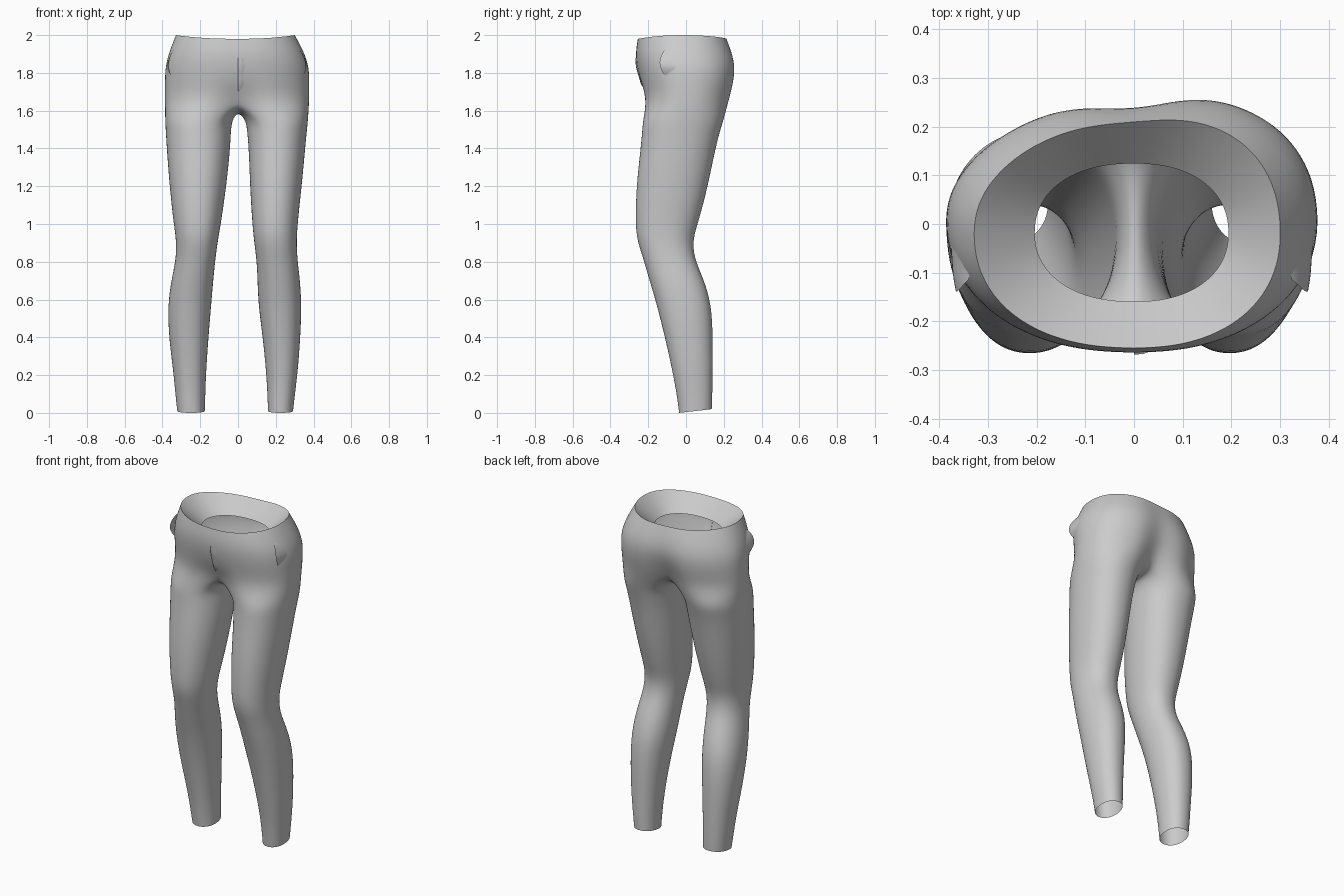
import bpy, bmesh
from math import sin, cos, pi, radians, exp, copysign

cube = bpy.data.objects.get("Cube")
if cube:
    bpy.data.objects.remove(cube)

cloth = bpy.data.materials.new("grey cloth")
cloth.use_nodes = True
GREY = (0.6, 0.6, 0.6, 1)
cloth.diffuse_color = GREY
cloth.node_tree.nodes["Principled BSDF"].inputs["Base Color"].default_value = GREY

OUTER, INNER = 18, 6          # segments round the outside and the inside of a thigh

# Leg sections: z, right outer, right inner, left outer, left inner, front, back
LEG = [
    (0.00, .322, .175, .292, .158, -.037, .137),
    (0.10, .332, .172, .302, .155, -.050, .140),
    (0.22, .343, .168, .317, .148, -.072, .142),
    (0.40, .367, .155, .331, .130, -.112, .143),
    (0.58, .373, .140, .338, .105, -.157, .136),
    (0.72, .350, .128, .327, .102, -.200, .090),
    (0.82, .328, .118, .314, .096, -.228, .044),
    (0.92, .328, .104, .311, .082, -.262, .036),
    (1.02, .344, .086, .318, .073, -.269, .070),
    (1.20, .363, .060, .338, .062, -.264, .117),
    (1.38, .377, .041, .355, .056, -.244, .153),
    (1.48, .383, .036, .364, .048, -.234, .178),
    (1.55, .387, .030, .372, .040, -.230, .200),
]
# Hip sections: z, right side, left side, front, back, front dip, back dip
HIP = [
    (1.65, .388, .378, -.228, .234, .20, .30),
    (1.74, .388, .379, -.243, .257, .03, .18),
    (1.83, .387, .378, -.262, .267, .00, .10),
    (1.91, .366, .351, -.268, .247, .00, .06),
    (1.99, .330, .302, -.256, .217, .00, .03),
]
LINING = (1.89, .205, .195, -.160, .125, 0, 0)


def spow(v, p):
    return copysign(abs(v) ** p, v)


def leg_ring(row, side):
    """Closed ring: outer arc from back to front, then the inner arc."""
    z, ro, ri, lo, li, front, back = row
    o, i = (lo, li) if side > 0 else (ro, ri)
    cx, rx = (o + i) / 2, (o - i) / 2
    cy, ry = (front + back) / 2, (back - front) / 2
    edge = radians(126)
    angles = [edge - 2 * edge * k / OUTER for k in range(OUTER + 1)]
    angles += [-edge - (2 * pi - 2 * edge) * k / INNER for k in range(1, INNER)]
    ring = []
    for a in angles:
        y = cy + ry * spow(sin(a), .92)
        hem = 0.02 * (y - front) / (back - front) if z == 0 else 0
        ring.append((side * (cx + rx * spow(cos(a), .92)), y, z + hem))
    return ring


def hip_ring(row, side, rim=False):
    """Half ring from the centre back round the side to the centre front."""
    z, r, l, front, back, dip_f, dip_b = row
    width = l if side > 0 else r
    cy, ry = (front + back) / 2, (back - front) / 2
    ring = []
    for k in range(OUTER + 1):
        a = pi / 2 - pi * k / OUTER
        x = width * max(cos(a), 0) ** .88 if 0 < k < OUTER else 0
        y = ry * spow(sin(a), .92)
        y *= 1 - (dip_b if y > 0 else dip_f) * exp(-(x / .09) ** 2)
        y += cy
        if back > .2:                      # fuller seat on the left
            y += .12 * side * x * max(sin(a), 0) * (1 - sin(a) * .3)
        h = z + (.01 * cos(2 * a) if rim else 0)
        ring.append((side * x, y, h))
    return ring


def crotch_ring(side):
    """Lowest hip ring closed by the seam running between the legs."""
    ring = hip_ring(HIP[0], side)
    (_, yb, zb), (_, yf, zf) = ring[0], ring[-1]
    for k in range(1, INNER):
        t = k / INNER
        ring.append((0, yf + (yb - yf) * t, zf - .055 * sin(pi * t) ** .7))
    return ring


def loft(bm, rings, closed):
    rows = [[bm.verts.new(p) for p in ring] for ring in rings]
    for a, b in zip(rows, rows[1:]):
        n = len(b) if closed else len(b) - 1
        for k in range(n):
            m = (k + 1) % len(b)
            bm.faces.new((a[k], b[k], b[m], a[m]))


def finish(bm, name, levels=2, flip=False):
    bmesh.ops.remove_doubles(bm, verts=bm.verts, dist=.0005)
    bmesh.ops.recalc_face_normals(bm, faces=bm.faces)
    if flip:
        bmesh.ops.reverse_faces(bm, faces=bm.faces)
    mesh = bpy.data.meshes.new(name)
    bm.to_mesh(mesh)
    bm.free()
    mesh.materials.append(cloth)
    mesh.shade_smooth()
    obj = bpy.data.objects.new(name, mesh)
    bpy.context.collection.objects.link(obj)
    if levels:
        sub = obj.modifiers.new("Smooth", "SUBSURF")
        sub.levels = sub.render_levels = levels
    return obj


# Trouser shell: two legs joined into the hips
shell = bmesh.new()
for side in (-1, 1):
    loft(shell, [leg_ring(r, side) for r in LEG] + [crotch_ring(side)], True)
    loft(shell, [hip_ring(r, side, r is HIP[-1]) for r in HIP], False)
finish(shell, "trousers")

# Waist lining sloping inwards from the rim
lining = bmesh.new()
for side in (-1, 1):
    loft(lining, [hip_ring(HIP[-1], side, True), hip_ring(LINING, side)], False)
finish(lining, "waist_lining", flip=True)


def hip_at(z):
    """Hip section blended at a height."""
    for a, b in zip(HIP, HIP[1:]):
        if z <= b[0]:
            t = (z - a[0]) / (b[0] - a[0])
            return [p + (q - p) * t for p, q in zip(a, b)]
    return HIP[-1]


def side_x(y, z, side):
    row = hip_at(z)
    cy, ry = (row[3] + row[4]) / 2, (row[4] - row[3]) / 2
    s = min(abs((y - cy) / ry) ** (1 / .92), 1)
    return row[2 if side > 0 else 1] * (1 - s * s) ** .44


# Pocket flaps standing slightly open at the front edge
STEPS = 8
for side, name in ((-1, "right_pocket"), (1, "left_pocket")):
    pocket = bmesh.new()
    rings = []
    for j in range(STEPS + 1):
        t = j / STEPS
        z = 1.93 - .15 * t
        bow = sin(pi * t)
        ring = []
        for k in range(5):
            u = k / 4
            y = -.11 + .07 * (1 - u) * bow - .03 * bow * u
            out = -.004 + .034 * u ** 1.5 * bow
            ring.append((side * (side_x(y, z, side) + out), y, z))
        rings.append(ring)
    loft(pocket, rings, False)
    finish(pocket, name, 1, flip=side < 0)

# Fly seam: a thin overlap at the centre front
fly = bmesh.new()
rings = []
for j in range(STEPS + 1):
    z = 1.70 + .18 * j / STEPS
    y = hip_at(z)[3] * (1 - hip_at(z)[5])
    rings.append([(0, y + .004, z), (0, y - .003, z), (.02, y - .001, z), (.04, y + .006, z)])
loft(fly, rings, False)
finish(fly, "fly_seam", 0)
